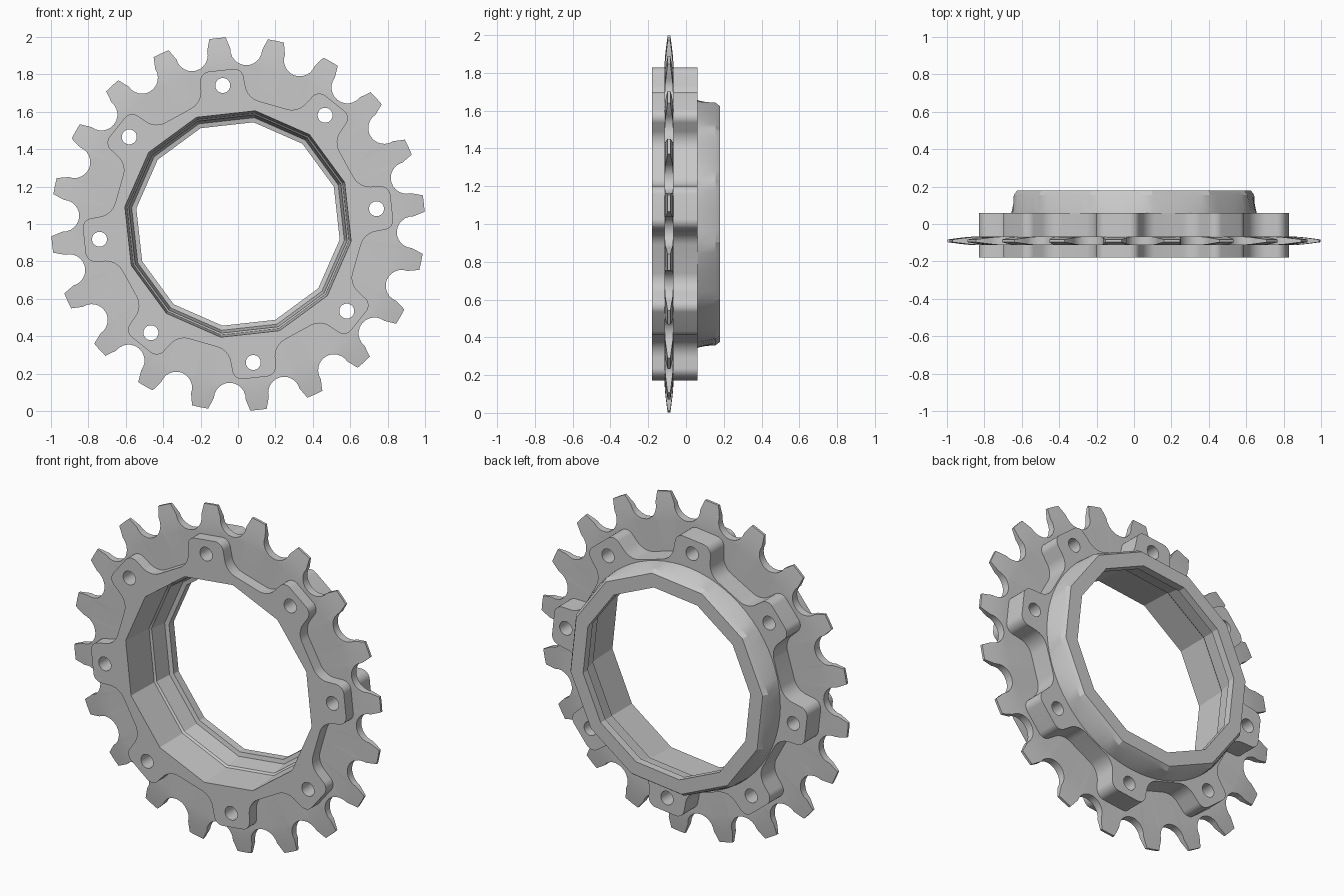
import bpy, bmesh
from math import sin, cos, pi, radians, atan2, hypot
from mathutils import Vector

if "Cube" in bpy.data.objects:
    bpy.data.objects.remove(bpy.data.objects["Cube"])

TURN = radians(6.3)      # shared rotation of teeth, bosses and bore
TEETH, BOSSES, SIDES = 20, 8, 12
PLATE_Y = -0.09
HALF_DEPTH = 0.12        # half the boss depth
BOSS_Y = -0.06

steel = bpy.data.materials.new("light grey steel")
steel.use_nodes = True
GREY = (0.58, 0.58, 0.58, 1)
steel.diffuse_color = GREY
steel.node_tree.nodes["Principled BSDF"].inputs["Base Color"].default_value = GREY


def activate(ob):
    bpy.ops.object.select_all(action="DESELECT")
    ob.select_set(True)
    bpy.context.view_layer.objects.active = ob


def add_mesh(name, bm):
    bmesh.ops.remove_doubles(bm, verts=bm.verts, dist=1e-5)
    bmesh.ops.recalc_face_normals(bm, faces=bm.faces)
    mesh = bpy.data.meshes.new(name)
    bm.to_mesh(mesh)
    bm.free()
    ob = bpy.data.objects.new(name, mesh)
    bpy.context.collection.objects.link(ob)
    mesh.materials.append(steel)
    return ob


def smooth(ob):
    activate(ob)
    bpy.ops.object.shade_smooth_by_angle(angle=radians(24))


def polar(r, a, y):
    return Vector((r * cos(a), y, 1 + r * sin(a)))


def loft(name, loops):
    """Closed surface through a closed series of closed loops."""
    bm = bmesh.new()
    rings = [[bm.verts.new(p) for p in loop] for loop in loops]
    for ra, rb in zip(rings, rings[1:] + rings[:1]):
        n = len(ra)
        for i in range(n):
            j = (i + 1) % n
            bm.faces.new((ra[i], ra[j], rb[j], rb[i]))
    return add_mesh(name, bm)


# Toothed plate: round gullets, teeth thinning to the tip
def tooth_outline():
    gullet_r, seat = 0.935, 0.085
    pts = []
    for i in range(13):
        t = pi + pi * i / 12
        pts.append((gullet_r + seat * sin(t), seat * cos(t)))
    pitch = 2 * pi / TEETH
    out = [(hypot(u, v), atan2(v, u)) for u, v in pts]
    for v in (-0.044, 0, 0.044):
        out.append((1.0, pitch / 2 + v))
    return [(r, a + TURN + pitch * (k + 0.5)) for k in range(TEETH) for r, a in out]


def half_thick(r):
    t = min(max((r - 0.85) / 0.15, 0), 1)
    return 0.007 + 0.016 * (1 - t ** 1.4)


outline = tooth_outline()
levels = [lambda r: 0.64, lambda r: 0.84]
levels += [lambda r, f=f: 0.84 + (r - 0.84) * f for f in (0.3, 0.55, 0.8, 1)]
front = [[polar(f(r), a, PLATE_Y - half_thick(f(r))) for r, a in outline] for f in levels]
back = [[polar(f(r), a, PLATE_Y + half_thick(f(r))) for r, a in outline] for f in levels]
plate = loft("toothed_plate", front + back[::-1])

# Bolt holes drilled through the plate
bm = bmesh.new()
HOLES = [TURN + 2 * pi * k / BOSSES for k in range(BOSSES)]
for a in HOLES:
    rings = [[bm.verts.new(polar(0.745, a, y) + Vector((0.04 * cos(t), 0, 0.04 * sin(t))))
              for t in [2 * pi * i / 32 for i in range(32)]] for y in (-0.3, 0.2)]
    for ring in rings:
        bm.faces.new(ring)
    for i in range(32):
        j = (i + 1) % 32
        bm.faces.new((rings[0][i], rings[0][j], rings[1][j], rings[1][i]))
drill = add_mesh("hole_cutter", bm)
drill.hide_render = True
cut = plate.modifiers.new("holes", "BOOLEAN")
cut.operation, cut.solver, cut.object = "DIFFERENCE", "EXACT", drill
activate(plate)
bpy.ops.object.modifier_apply(modifier=cut.name)
bpy.data.objects.remove(drill)
smooth(plate)


# Lobed boss ring: rounded lobes with filleted feet
def fillet(corners, radii, steps=8):
    pts, n = [], len(corners)
    for i, p in enumerate(corners):
        d1 = (corners[i - 1] - p).normalized()
        d2 = (corners[(i + 1) % n] - p).normalized()
        half = d1.angle(d2) / 2
        centre = p + (d1 + d2).normalized() * (radii[i] / sin(half))
        tangent = radii[i] * cos(half) / sin(half)
        start = (p + d1 * tangent) - centre
        end = (p + d2 * tangent) - centre
        for k in range(steps + 1):
            arm = start.lerp(end, k / steps).normalized()
            pts.append(centre + arm * radii[i])
    return pts


corners, radii = [], []
for a in HOLES:
    for u, v, rad in ((0.665, -0.125, 0.1), (0.827, -0.112, 0.05),
                      (0.827, 0.112, 0.05), (0.665, 0.125, 0.1)):
        corners.append(Vector((u * cos(a) - v * sin(a), u * sin(a) + v * cos(a))))
        radii.append(rad)


def circle(cx, cy, r, n, start=0.0):
    return [(cx + r * cos(start + 2 * pi * i / n), cy + r * sin(start + 2 * pi * i / n))
            for i in range(n)]


BORE_START = TURN + pi / SIDES
loops = [fillet(corners, radii), circle(0, 0, 0.63, SIDES, BORE_START)]
loops += [circle(0.745 * cos(a), 0.745 * sin(a), 0.04, 32) for a in HOLES]
curve = bpy.data.curves.new("boss_outline", "CURVE")
curve.dimensions, curve.fill_mode, curve.extrude = "2D", "BOTH", HALF_DEPTH
for loop in loops:
    spline = curve.splines.new("POLY")
    spline.points.add(len(loop) - 1)
    for sp, p in zip(spline.points, loop):
        sp.co = (p[0], p[1], 0, 1)
    spline.use_cyclic_u = True
temp = bpy.data.objects.new("boss_outline", curve)
bpy.context.collection.objects.link(temp)
activate(temp)
bpy.ops.object.convert(target="MESH")
temp = bpy.context.view_layer.objects.active
bm = bmesh.new()
bm.from_mesh(temp.data)
for v in bm.verts:
    v.co = (v.co.x, BOSS_Y - v.co.z, 1 + v.co.y)
bpy.data.objects.remove(temp)
smooth(add_mesh("boss_ring", bm))


# Hub: faceted stepped bore, round base blending to a faceted chamfer
def hub_ring(r, y, faceted=True, per_side=6):
    pts = []
    for i in range(SIDES * per_side):
        a = 2 * pi * i / (SIDES * per_side)
        off = (i % per_side) * 2 * pi / (SIDES * per_side) - pi / SIDES
        rr = r * cos(pi / SIDES) / cos(off) if faceted else r
        pts.append(polar(rr, a + BORE_START, y))
    return pts


profile = [(0.612, -0.18, True), (0.63, -0.18, True), (0.63, 0.06, True),
           (0.656, 0.06, False), (0.65, 0.155, True), (0.632, 0.18, True),
           (0.55, 0.18, True), (0.55, 0.135, True), (0.575, 0.13, True),
           (0.59, 0.03, True), (0.60, 0.02, True)]
smooth(loft("hub", [hub_ring(*p) for p in profile]))
